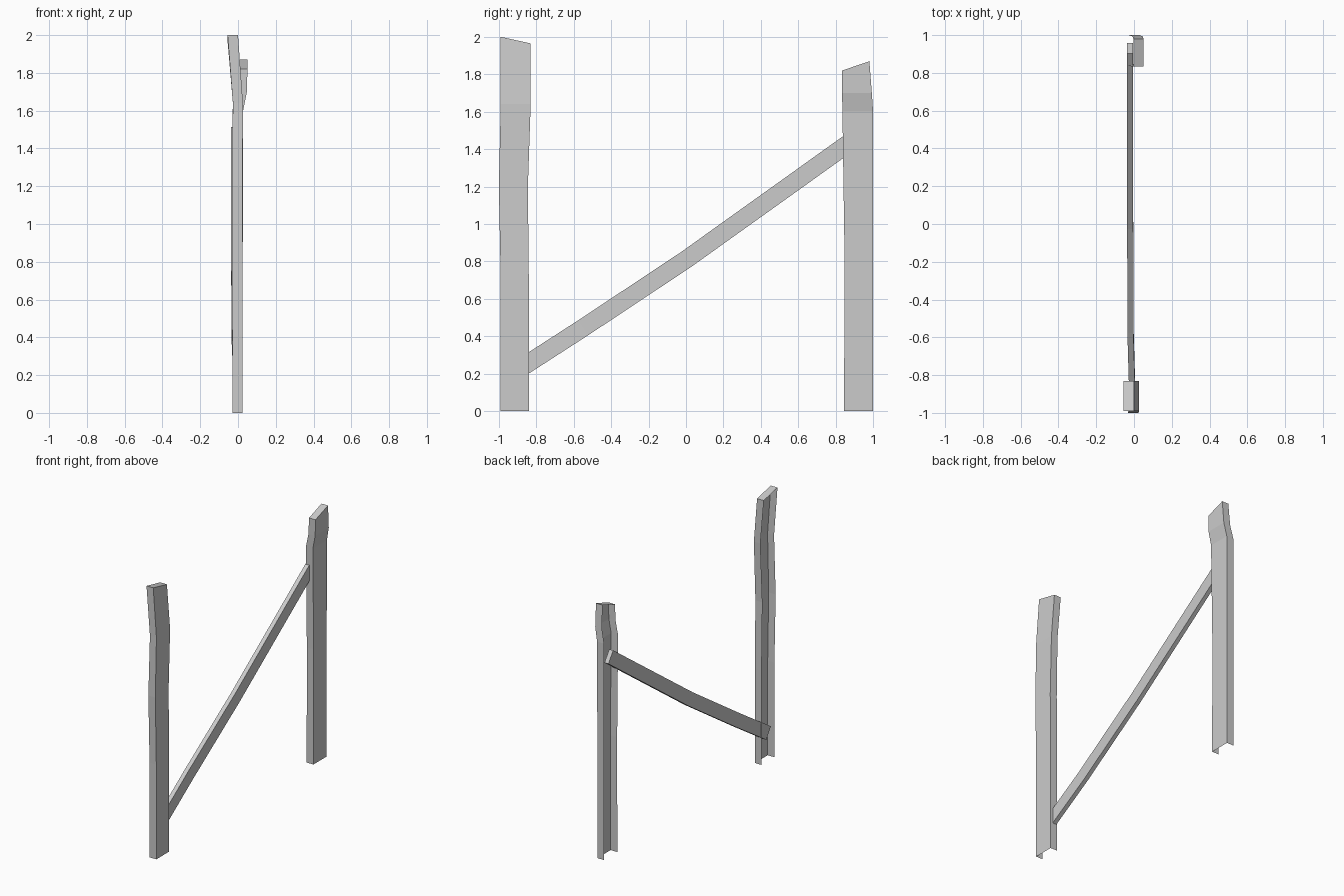
import bpy, bmesh
from mathutils import Vector

if "Cube" in bpy.data.objects:
    bpy.data.objects.remove(bpy.data.objects["Cube"])


def finish(name, bm):
    mesh = bpy.data.meshes.new(name)
    bm.to_mesh(mesh)
    bm.free()
    obj = bpy.data.objects.new(name, mesh)
    bpy.context.collection.objects.link(obj)
    return obj


# Thin sheet channel: web on the +x side, flanges to -x, open back and bottom, capped top
# each section: (x_back, x_front, y0, z at y0, y1, z at y1)
def channel_post(name, sections):
    bm = bmesh.new()
    rings = []
    for xb, xf, y0, z0, y1, z1 in sections:
        pts = [(xb, y0, z0), (xf, y0, z0), (xf, y1, z1), (xb, y1, z1)]
        rings.append([bm.verts.new(p) for p in pts])
    for a, b in zip(rings, rings[1:]):
        for i in range(3):
            bm.faces.new((a[i], a[i + 1], b[i + 1], b[i]))
    bm.faces.new(rings[-1])
    return finish(name, bm)


# Closed rectangular bar swept along a bent path
def bent_bar(name, path, width, height):
    bm = bmesh.new()
    pts = [Vector(p) for p in path]
    rings = []
    for i, p in enumerate(pts):
        t = pts[min(i + 1, len(pts) - 1)] - pts[max(i - 1, 0)]
        up = Vector((0, -t.z, t.y)).normalized() * height / 2
        side = Vector((width / 2, 0, 0))
        rings.append([bm.verts.new(p + s * side + u * up)
                      for s, u in ((-1, -1), (1, -1), (1, 1), (-1, 1))])
    for a, b in zip(rings, rings[1:]):
        for i in range(4):
            j = (i + 1) % 4
            bm.faces.new((a[i], a[j], b[j], b[i]))
    bm.faces.new(rings[0])
    bm.faces.new(rings[-1])
    bmesh.ops.recalc_face_normals(bm, faces=bm.faces)
    return finish(name, bm)


# Front post, leaning to -x at the top
channel_post("front_post", [
    (-0.03, 0.025, -0.99, 0.0, -0.84, 0.0),
    (-0.03, 0.025, -0.99, 0.7, -0.84, 0.7),
    (-0.033, 0.024, -1.0, 1.2, -0.845, 1.2),
    (-0.027, 0.026, -0.99, 1.64, -0.83, 1.64),
    (-0.055, 0.0, -0.99, 2.0, -0.83, 1.965)])

# Back post, kinked to +x at the top
channel_post("back_post", [
    (-0.03, 0.025, 0.845, 0.0, 1.0, 0.0),
    (-0.03, 0.025, 0.847, 0.85, 1.0, 0.85),
    (-0.03, 0.027, 0.836, 1.6, 1.0, 1.6),
    (-0.008, 0.047, 0.834, 1.7, 0.993, 1.7),
    (-0.003, 0.05, 0.834, 1.82, 0.98, 1.87)])

# Sagging diagonal brace, lapping into both posts
bent_bar("diagonal_brace", [
    (-0.008, -0.93, 0.20), (-0.019, -0.55, 0.445),
    (-0.02, 0.0, 0.81), (-0.02, 0.93, 1.475)], 0.032, 0.096)
